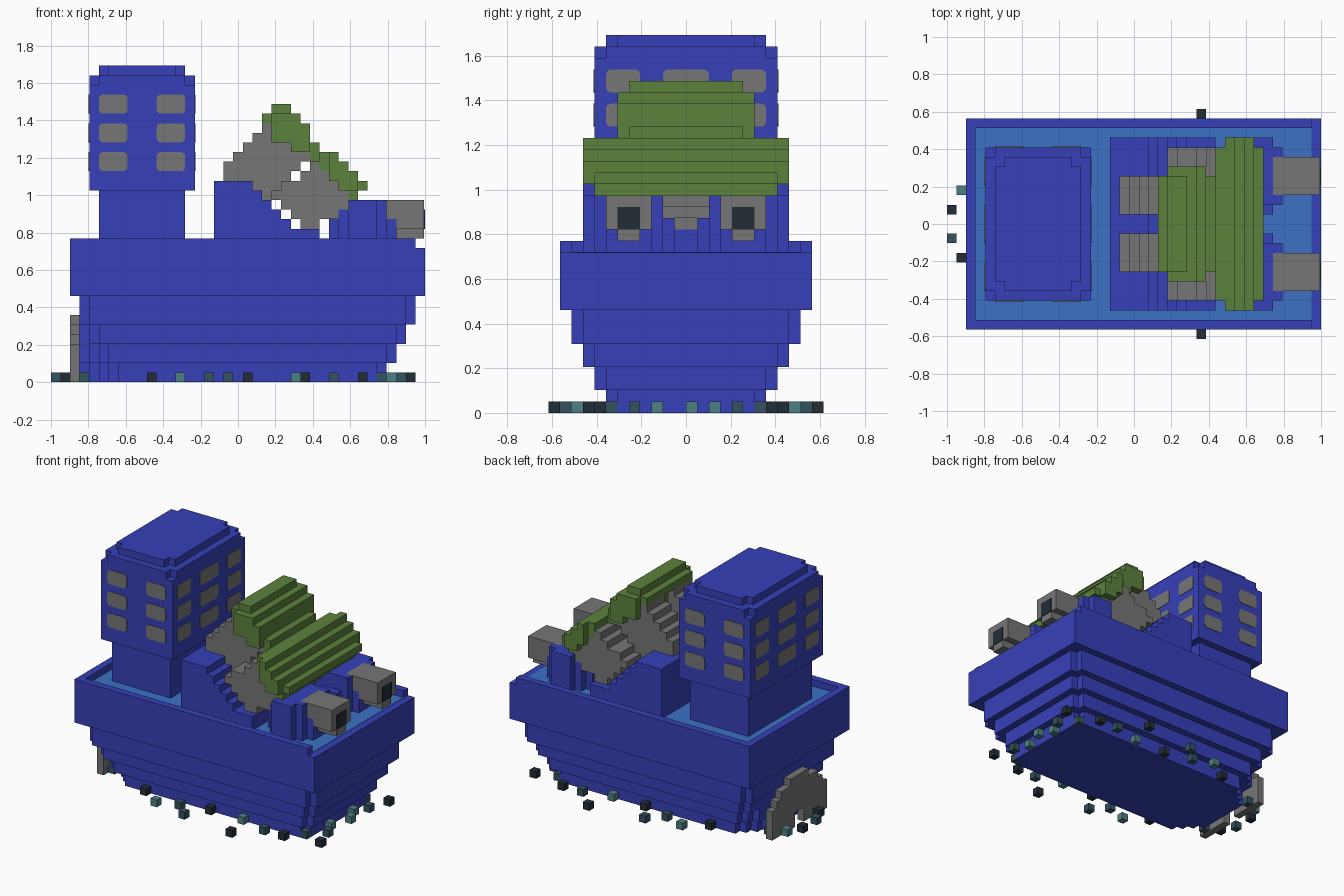
import bpy, bmesh, math

U = 2 / 39            # size of one block; x index 0..39 runs from -1 to 1

if "Cube" in bpy.data.objects:
    bpy.data.objects.remove(bpy.data.objects["Cube"], do_unlink=True)


def material(name, rgb):
    m = bpy.data.materials.new(name)
    m.use_nodes = True
    m.diffuse_color = (*rgb, 1)
    m.node_tree.nodes["Principled BSDF"].inputs["Base Color"].default_value = (*rgb, 1)
    return m


BLUE = material("hull blue", (0.037, 0.051, 0.485))
DECK = material("deck light blue", (0.045, 0.165, 0.55))
GREY = material("grey", (0.18, 0.18, 0.18))
GREEN = material("green", (0.107, 0.223, 0.048))
DARK = material("dark slate", (0.016, 0.026, 0.037))
MID = material("slate blue", (0.034, 0.084, 0.117))
TEAL = material("teal", (0.076, 0.216, 0.238))


def place(x, y, z):
    return (-1 + x * U, y * U, z * U)


def prism(name, pts, axis, lo, hi, mat):
    """Extrude a 2D outline (block units) along an axis from lo to hi."""
    def to3d(p, t):
        return {"x": (t, p[0], p[1]), "y": (p[0], t, p[1]), "z": (p[0], p[1], t)}[axis]
    bm = bmesh.new()
    a = [bm.verts.new(place(*to3d(p, lo))) for p in pts]
    b = [bm.verts.new(place(*to3d(p, hi))) for p in pts]
    n = len(pts)
    bm.faces.new(a)
    bm.faces.new(b[::-1])
    for i in range(n):
        bm.faces.new((a[i], b[i], b[(i + 1) % n], a[(i + 1) % n]))
    bmesh.ops.recalc_face_normals(bm, faces=bm.faces)
    me = bpy.data.meshes.new(name)
    bm.to_mesh(me)
    bm.free()
    me.materials.append(mat)
    ob = bpy.data.objects.new(name, me)
    bpy.context.collection.objects.link(ob)
    return ob


def box(name, x0, x1, y0, y1, z0, z1, mat):
    return prism(name, [(x0, y0), (x1, y0), (x1, y1), (x0, y1)], "z", z0, z1, mat)


def stepped(x0, x1, hy, stern=0, bow=0):
    """Rectangle outline whose corners are cut by a staircase."""
    half = [(x0, hy - stern)]
    for k in range(stern):
        half += [(x0 + k + 1, hy - stern + k), (x0 + k + 1, hy - stern + k + 1)]
    half.append((x1 - bow, hy))
    for k in range(bow):
        half += [(x1 - bow + k, hy - k - 1), (x1 - bow + k + 1, hy - k - 1)]
    return half + [(x, -y) for x, y in reversed(half)]


def rows_outline(rows):
    """Outline of stacked block rows given as (z, start, end), bottom first."""
    right, left = [], []
    for z, a, b in rows:
        right += [(b, z), (b, z + 1)]
        left += [(a, z), (a, z + 1)]
    return right + left[::-1]


def clipped(rows, lo, hi):
    cut = [(z, max(a, lo), min(b, hi)) for z, a, b in rows]
    return [r for r in cut if r[1] < r[2]]


def both_sides(name, pts, lo, hi, mat):
    prism("left_" + name, pts, "y", lo, hi, mat)
    prism("right_" + name, pts, "y", -hi, -lo, mat)


# Hull: z0, z1, x0, x1, half width, stern corner steps, bow corner steps
LAYERS = [(0, 2, 4, 35, 7, 3, 1), (2, 4, 4, 36, 8, 2, 1), (4, 6, 4, 37, 9, 1, 1),
          (6, 9, 3, 38, 10, 1, 1), (9, 14, 2, 39, 11, 0, 0)]
for i, (z0, z1, x0, x1, hy, s, b) in enumerate(LAYERS):
    prism(f"hull_layer_{i}", stepped(x0, x1, hy, s, b), "z", z0, z1, BLUE)

# Raised rim, open at the bow, and the deck inside it
prism("hull_rim", [(2, -11), (38, -11), (38, -10), (3, -10), (3, 10), (38, 10), (38, 11), (2, 11)],
      "z", 14, 15, BLUE)
box("deck", 3, 38, -10, 10, 13.9, 14.06, DECK)

# Tower
box("tower_base", 5, 14, -7, 7, 14, 20, BLUE)
box("tower_body", 4, 15, -8, 8, 20, 31, BLUE)
prism("tower_top", stepped(4, 15, 8, 1, 1), "z", 31, 32, BLUE)
prism("tower_roof", stepped(5, 14, 7, 1, 1), "z", 32, 33, BLUE)


def rounded(cu, cv, w, h, r=0.45):
    pts = []
    for k, (sx, sy) in enumerate([(1, 1), (-1, 1), (-1, -1), (1, -1)]):
        for j in range(4):
            t = math.radians(90 * k + 30 * j)
            pts.append((cu + sx * (w / 2 - r) + r * math.cos(t),
                        cv + sy * (h / 2 - r) + r * math.sin(t)))
    return pts


# Tower windows: two columns on the front and back, three on the ends
for z in (23, 26, 29):
    for x in (6.5, 12.5):
        for y in (-8, 8):
            prism("window", rounded(x, z, 3, 2), "y", y - 0.08, y + 0.08, GREY)
    for y, w in ((-5.5, 3), (0, 4), (5.5, 3)):
        for x in (4, 15):
            prism("window", rounded(y, z, w, 2), "x", x - 0.08, x + 0.08, GREY)

# Stepped mount under the large shells
MOUNT = [(14, 17, 28), (15, 17, 28), (16, 17, 25), (17, 17, 24), (18, 17, 23),
         (19, 17, 22), (20, 17, 21)]
prism("shell_mount", rows_outline(MOUNT), "y", -9, 9, BLUE)

# Rear shell: two grey cheeks under a green cover
REAR_CHEEK = [(19, 22, 23), (20, 21, 24), (21, 18, 25), (22, 18, 26), (23, 19, 27),
              (24, 20, 25), (25, 21, 23), (26, 22, 23)]
both_sides("rear_cheek", rows_outline(REAR_CHEEK), 1, 5, GREY)
REAR_COVER = [(23, 27, 28), (24, 25, 28), (25, 23, 27), (26, 23, 27), (27, 22, 26), (28, 23, 25)]
prism("rear_cover", rows_outline(REAR_COVER), "y", -5, 5, GREEN)
both_sides("rear_cover_edge", rows_outline(clipped(REAR_COVER[:-1], 23, 27)), 5, 6, GREEN)

# Front shell: one wide grey drum under a wider green cover
FRONT_DRUM = [(16, 26, 28), (17, 25, 30), (18, 24, 31), (19, 23, 31), (20, 24, 30),
              (21, 26, 29), (22, 27, 28)]
prism("front_drum", rows_outline(FRONT_DRUM), "y", -8, 8, GREY)
FRONT_COVER = [(19, 31, 32), (20, 30, 33), (21, 29, 32), (22, 28, 31), (23, 28, 30)]
prism("front_cover", rows_outline(FRONT_COVER), "y", -8, 8, GREEN)
both_sides("front_cover_edge", rows_outline(clipped(FRONT_COVER[1:], 29, 32)), 8, 9, GREEN)

# Bow guns with rounded housings: x0, x1, y0, y1, top
HOUSING = [(29, 30, 3, 7, 17), (30, 31, 2, 8, 18), (31, 34, 2, 9, 19), (31, 34, 1, 2, 17),
           (34, 35, 2, 3, 19), (34, 35, 7, 8, 19), (34, 36, 3, 7, 17)]
for side, s in (("left", 1), ("right", -1)):
    def gun_box(name, x0, x1, y0, y1, z0, z1, mat):
        box(f"{side}_{name}", x0, x1, min(s * y0, s * y1), max(s * y0, s * y1), z0, z1, mat)
    for x0, x1, y0, y1, top in HOUSING:
        gun_box("gun_housing", x0, x1, y0, y1, 14, top, BLUE)
    gun_box("gun_breech", 34, 36, 3, 7, 17, 19, GREY)
    gun_box("gun_barrel", 36, 38.9, 3, 7, 16, 19, GREY)
    gun_box("gun_lower_barrel", 36, 38.9, 4, 6, 15, 16, GREY)
    gun_box("gun_muzzle", 38.85, 39, 4, 6, 16, 18, DARK)

# Stern propeller disc with a shaft notch at its foot
DISC = [(-6, 0), (-6, 4), (-5, 4), (-5, 5), (-4, 5), (-4, 6), (-2, 6), (-2, 7)]
outline = DISC + [(-y, z) for y, z in reversed(DISC)] + [(1, 0), (1, 2), (-1, 2), (-1, 0)]
prism("propeller", outline, "x", 2, 3, GREY)
box("propeller_shaft", 3, 4, -1, 1, 1, 2, BLUE)
box("propeller_post", 3, 4, -2, 2, 2, 6, BLUE)

# Spray blocks around the waterline, mirrored across the hull: x, y, material
SPRAY = [(3, 4.5, MID), (10, 7.5, DARK), (16, 8.5, MID), (18, 10.5, MID), (20, 7.5, DARK),
         (25, 7.5, TEAL), (26, 11.5, DARK), (29, 8.5, MID), (32, 8.5, DARK), (34, 6.5, MID),
         (37, 7.5, DARK), (35, 2.5, TEAL), (36, 4.5, MID)]
blocks = [(x, s * y, m) for x, y, m in SPRAY for s in (-1, 1)]
blocks += [(13, -9.5, TEAL), (13, 9.5, TEAL), (36, 0.5, TEAL),
           (1, 3.5, TEAL), (0, 1.5, DARK), (0, -1.5, MID), (1, -3.5, DARK)]
for x, y, m in blocks:
    box("spray_block", x, x + 1, y - 0.5, y + 0.5, 0, 1, m)
